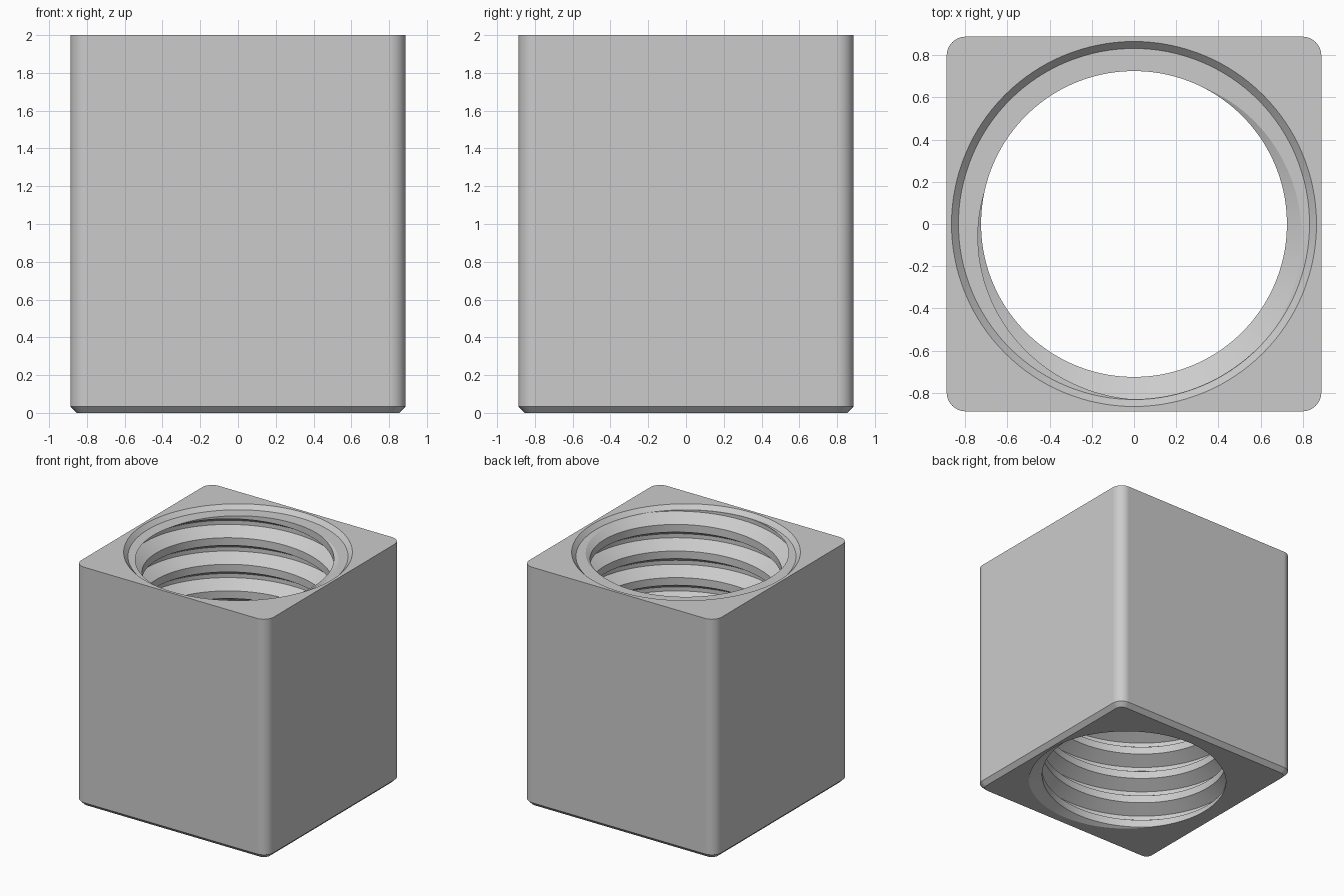
import bpy, bmesh
from math import pi, cos, sin, radians

old = bpy.data.objects.get("Cube")
if old:
    bpy.data.objects.remove(old, do_unlink=True)

HALF, HEIGHT, CORNER, CHAMFER = 0.888, 2.0, 0.09, 0.035
CREST, ROOT = 0.725, 0.83          # inner and outer thread radii
PITCH, FLOOR = 0.2218, 1.965       # thread pitch, height of the recess floor
FLANK, ROOT_FLAT = 0.062, 0.034    # axial height of a flank, width of the root
START = radians(347)               # angle where the groove centre meets z = 0
SEGS = 128

grey = bpy.data.materials.new("plain grey")
grey.use_nodes = True
grey.diffuse_color = (0.6, 0.6, 0.6, 1)
grey.node_tree.nodes["Principled BSDF"].inputs["Base Color"].default_value = grey.diffuse_color


def make_object(name, bm):
    bmesh.ops.recalc_face_normals(bm, faces=bm.faces)
    mesh = bpy.data.meshes.new(name)
    bm.to_mesh(mesh)
    bm.free()
    obj = bpy.data.objects.new(name, mesh)
    mesh.materials.append(grey)
    bpy.context.collection.objects.link(obj)
    return obj


def loft(name, outlines):
    """Closed solid through a stack of outlines with equal point counts."""
    bm = bmesh.new()
    rings = [[bm.verts.new(p) for p in pts] for pts in outlines]
    n = len(rings[0])
    for a, b in zip(rings, rings[1:]):
        for i in range(n):
            k = (i + 1) % n
            bm.faces.new((a[i], a[k], b[k], b[i]))
    bm.faces.new(rings[0])
    bm.faces.new(rings[-1])
    return make_object(name, bm)


def rounded_square(inset, z, steps=8):
    r, c = CORNER - inset, HALF - CORNER
    pts = []
    for q, (sx, sy) in enumerate(((1, 1), (-1, 1), (-1, -1), (1, -1))):
        for s in range(steps + 1):
            a = (q + s / steps) * pi / 2
            pts.append((sx * c + r * cos(a), sy * c + r * sin(a), z))
    return pts


def circle(r, z):
    return [(r * cos(2 * pi * i / SEGS), r * sin(2 * pi * i / SEGS), z) for i in range(SEGS)]


def thread_plug(name, bottom, top):
    """Right-handed threaded rod, trimmed flat at both ends."""
    bm = bmesh.new()
    a = ROOT_FLAT / 2
    profile = ((CREST, -a - FLANK), (ROOT, -a), (ROOT, a), (CREST, a + FLANK))
    rows = []
    for i in range(SEGS * 13 + 1):
        t = 2 * pi * i / SEGS
        z = PITCH * (t / (2 * pi) - 2)
        rows.append([bm.verts.new((r * cos(t + START), r * sin(t + START), z + dz))
                     for r, dz in profile])
    for i in range(len(rows) - 1):
        lo, hi = rows[i], rows[i + 1]
        for j in range(3):
            bm.faces.new((lo[j], hi[j], hi[j + 1], lo[j + 1]))
        if i + 1 + SEGS < len(rows):
            bm.faces.new((lo[3], hi[3], rows[i + 1 + SEGS][0], rows[i + SEGS][0]))
    for z, up in ((bottom, -1), (top, 1)):
        bmesh.ops.bisect_plane(bm, geom=bm.verts[:] + bm.edges[:] + bm.faces[:],
                               plane_co=(0, 0, z), plane_no=(0, 0, up), clear_outer=True)
    bmesh.ops.holes_fill(bm, edges=[e for e in bm.edges if e.is_boundary], sides=0)
    return make_object(name, bm)


# Block with rounded upright corners and a chamfered base
block = loft("threaded_block", [rounded_square(CHAMFER, 0), rounded_square(0, CHAMFER),
                                rounded_square(0, HEIGHT)])

# Threaded bore, then the shallow tapered recess around its mouth
slope = (0.865 - 0.832) / (HEIGHT - FLOOR)
cutters = [thread_plug("bore_cutter", -0.05, FLOOR + 0.02),
           loft("recess_cutter", [circle(0.832, FLOOR), circle(0.865 + slope * 0.05, HEIGHT + 0.05)])]
bpy.context.view_layer.objects.active = block
for cutter in cutters:
    cutter.hide_render = True
    cut = block.modifiers.new(cutter.name, 'BOOLEAN')
    cut.operation, cut.solver, cut.object = 'DIFFERENCE', 'EXACT', cutter
    bpy.ops.object.modifier_apply(modifier=cut.name)
    bpy.data.objects.remove(cutter, do_unlink=True)

# Smooth curved walls, crisp edges, flat sides
bpy.ops.object.select_all(action='DESELECT')
block.select_set(True)
bpy.ops.object.shade_smooth_by_angle(angle=radians(25))
weighted = block.modifiers.new("flat_sides", 'WEIGHTED_NORMAL')
weighted.keep_sharp = True
